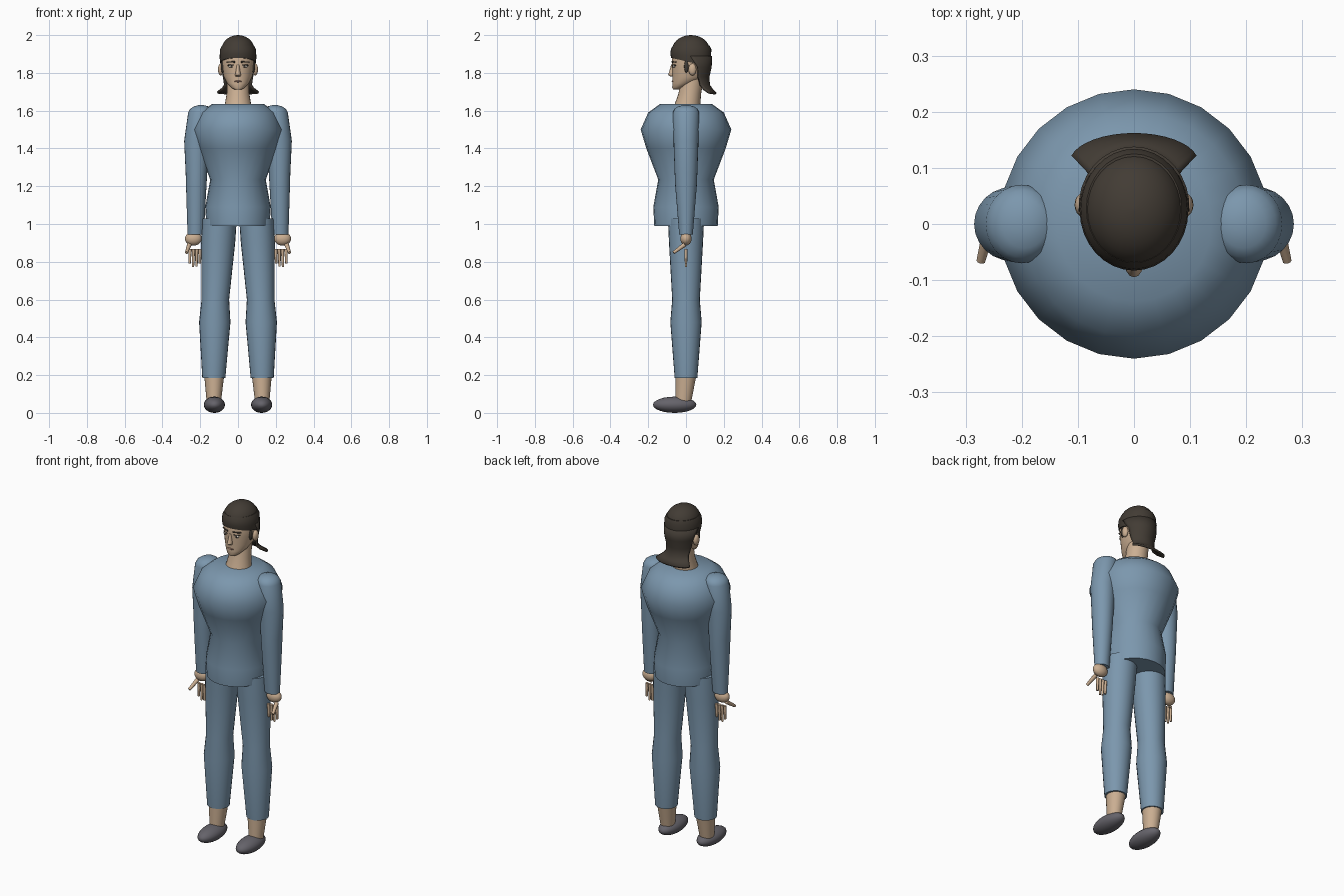
import bpy, bmesh, math
from mathutils import Vector, Matrix

if "Cube" in bpy.data.objects:
    bpy.data.objects.remove(bpy.data.objects["Cube"])


def material(name, rgb):
    m = bpy.data.materials.new(name)
    m.use_nodes = True
    m.diffuse_color = (*rgb, 1)
    bsdf = m.node_tree.nodes["Principled BSDF"]
    bsdf.inputs["Base Color"].default_value = (*rgb, 1)
    bsdf.inputs["Roughness"].default_value = 0.8
    return m


CLOTH = material("blue cloth", (0.2, 0.31, 0.42))
SKIN = material("skin", (0.6, 0.43, 0.29))
HAIR = material("dark hair", (0.055, 0.045, 0.035))
SHOE = material("grey shoe", (0.13, 0.125, 0.145))
LIP = material("lips", (0.42, 0.24, 0.18))
WHITE = material("eye white", (0.6, 0.56, 0.5))


def finish(bm, name, mat, sharp=50):
    bmesh.ops.recalc_face_normals(bm, faces=bm.faces)
    me = bpy.data.meshes.new(name)
    bm.to_mesh(me)
    bm.free()
    me.materials.append(mat)
    for p in me.polygons:
        p.use_smooth = True
    me.set_sharp_from_angle(angle=math.radians(sharp))
    ob = bpy.data.objects.new(name, me)
    bpy.context.collection.objects.link(ob)
    return ob


def loft(name, mat, sections, sides=24):
    """Skin elliptical sections (z, cx, cy, rx, ry, tilt) from bottom to top."""
    bm = bmesh.new()
    rings = []
    for z, cx, cy, rx, ry, *tilt in sections:
        t = tilt[0] if tilt else 0
        ring = []
        for i in range(sides):
            a = math.tau * i / sides
            s = math.sin(a)
            ring.append(bm.verts.new((cx + rx * math.cos(a), cy + ry * s, z + t * s)))
        rings.append(ring)
    for a, b in zip(rings, rings[1:]):
        for i in range(sides):
            j = (i + 1) % sides
            bm.faces.new((a[i], a[j], b[j], b[i]))
    bm.faces.new(rings[0])
    bm.faces.new(rings[-1])
    return finish(bm, name, mat)


def ball(name, mat, centre, radii, segs=24):
    bm = bmesh.new()
    mtx = Matrix.Translation(centre) @ Matrix.Diagonal((*radii, 1))
    bmesh.ops.create_uvsphere(bm, u_segments=segs, v_segments=segs // 2, radius=1, matrix=mtx)
    return finish(bm, name, mat)


def taper(name, mat, start, end, r1, r2):
    a, b = Vector(start), Vector(end)
    rot = (b - a).to_track_quat("Z", "Y").to_matrix().to_4x4()
    bm = bmesh.new()
    bmesh.ops.create_cone(bm, cap_ends=True, segments=10, radius1=r1, radius2=r2,
                          depth=(b - a).length, matrix=Matrix.Translation((a + b) / 2) @ rot)
    return finish(bm, name, mat)


# Tunic: round profile of (height, radius)
profile = [(0.99, 0.168), (1.09, 0.173), (1.235, 0.147), (1.4, 0.21),
           (1.5, 0.24), (1.59, 0.2), (1.635, 0.138)]
loft("tunic", CLOTH, [(z, 0, 0, r, r) for z, r in profile])

# Neck and head
loft("neck", SKIN, [(1.62, 0, 0.005, 0.072, 0.07), (1.69, 0, 0.02, 0.06, 0.06),
                    (1.78, 0, 0.035, 0.058, 0.06)])
loft("head", SKIN, [(1.712, 0, -0.048, 0.02, 0.02), (1.722, 0, -0.04, 0.036, 0.033),
                    (1.745, 0, -0.012, 0.058, 0.06), (1.78, 0, 0.018, 0.076, 0.09),
                    (1.83, 0, 0.022, 0.085, 0.096), (1.88, 0, 0.025, 0.089, 0.1),
                    (1.94, 0, 0.027, 0.075, 0.085)], 32)

# Nose: narrow bridge widening to the tip
loft("nose", SKIN, [(1.782, 0, -0.07, 0.012, 0.014), (1.79, 0, -0.073, 0.016, 0.022),
                    (1.8, 0, -0.072, 0.013, 0.019), (1.845, 0, -0.066, 0.007, 0.012)], 12)
ball("lips", LIP, (0, -0.066, 1.755), (0.02, 0.01, 0.006), 16)

# Hair: cap band, crown and the flared back
loft("hair_band", HAIR, [(1.855, 0, 0.025, 0.094, 0.104, -0.025),
                         (1.89, 0, 0.025, 0.097, 0.108, -0.012),
                         (1.925, 0, 0.027, 0.095, 0.107),
                         (1.945, 0, 0.028, 0.085, 0.097)], 32)
crown = []
for k in range(8):
    a = math.radians(k * 12.6)
    crown.append((1.92 + 0.08 * math.sin(a), 0, 0.026, 0.088 * math.cos(a), 0.1 * math.cos(a)))
loft("hair_crown", HAIR, crown, 32)


def back_hair():
    # rows of (z, cy, rx, ry, half arc in degrees, lift at the edges)
    rows = [(1.89, 0.03, 0.093, 0.102, 95, 0), (1.83, 0.03, 0.09, 0.1, 72, 0),
            (1.78, 0.03, 0.081, 0.088, 68, 0), (1.735, 0.035, 0.078, 0.086, 62, 0),
            (1.71, 0.06, 0.092, 0.078, 65, 0.005), (1.69, 0.11, 0.112, 0.048, 78, 0.006)]
    bm = bmesh.new()
    n = 16
    grid = []
    for z, cy, rx, ry, arc, lift in rows:
        row = []
        for i in range(n + 1):
            f = 2 * i / n - 1
            a = math.radians(arc) * f
            row.append(bm.verts.new((rx * math.sin(a), cy + ry * math.cos(a), z + lift * f * f)))
        grid.append(row)
    for a, b in zip(grid, grid[1:]):
        for i in range(n):
            bm.faces.new((a[i], a[i + 1], b[i + 1], b[i]))
    ob = finish(bm, "hair_back", HAIR)
    mod = ob.modifiers.new("thickness", "SOLIDIFY")
    mod.thickness = 0.012
    mod.offset = 0


back_hair()

for side, s in (("left", 1), ("right", -1)):
    # Face details
    ball(side + "_ear", SKIN, (s * 0.091, 0.034, 1.818), (0.015, 0.021, 0.032), 16)
    ball(side + "_sideburn", HAIR, (s * 0.081, 0.002, 1.835), (0.01, 0.012, 0.035), 12)
    ball(side + "_eye", WHITE, (s * 0.036, -0.063, 1.834), (0.014, 0.007, 0.007), 16)
    ball(side + "_iris", HAIR, (s * 0.036, -0.067, 1.834), (0.006, 0.005, 0.006), 12)
    taper(side + "_lash", HAIR, (s * 0.02, -0.07, 1.842), (s * 0.054, -0.054, 1.84), 0.004, 0.003)
    taper(side + "_eyebrow", HAIR, (s * 0.016, -0.073, 1.858), (s * 0.06, -0.053, 1.858), 0.005, 0.003)

    # Sleeve with domed shoulder
    loft(side + "_sleeve", CLOTH, [
        (0.945, s * 0.224, 0, 0.043, 0.036), (1.2, s * 0.221, 0, 0.054, 0.057),
        (1.27, s * 0.22, 0, 0.057, 0.06), (1.44, s * 0.217, 0, 0.068, 0.066),
        (1.59, s * 0.2, 0, 0.064, 0.07), (1.61, s * 0.197, 0, 0.056, 0.06),
        (1.622, s * 0.195, 0, 0.04, 0.043), (1.629, s * 0.195, 0, 0.015, 0.015)])

    # Hand
    ball(side + "_palm", SKIN, (s * 0.236, 0, 0.922), (0.045, 0.03, 0.036))
    for i, tip in enumerate((0.79, 0.775, 0.772, 0.79)):
        x = s * (0.2 + 0.018 * i)
        taper(f"{side}_finger_{i + 1}", SKIN, (x, 0, 0.868), (x + s * 0.002, 0, tip), 0.009, 0.006)
    taper(side + "_thumb", SKIN, (s * 0.258, -0.008, 0.89), (s * 0.273, -0.066, 0.848), 0.012, 0.008)

    # Trouser leg, ankle and shoe
    loft(side + "_trouser_leg", CLOTH, [
        (0.185, s * 0.128, 0, 0.061, 0.06), (0.48, s * 0.123, 0, 0.083, 0.083),
        (0.6, s * 0.12, 0, 0.073, 0.073), (0.9, s * 0.105, 0, 0.09, 0.09),
        (1.03, s * 0.098, 0, 0.092, 0.096)])
    loft(side + "_ankle", SKIN, [(0.06, s * 0.128, -0.014, 0.038, 0.042),
                                 (0.2, s * 0.126, 0, 0.053, 0.055)])
    ball(side + "_shoe", SHOE, (s * 0.125, -0.06, 0.046), (0.056, 0.115, 0.043))

# Rest the soles on the ground
for ob in bpy.context.collection.objects:
    if ob.name.endswith("_shoe"):
        ob.location.z = -0.003
